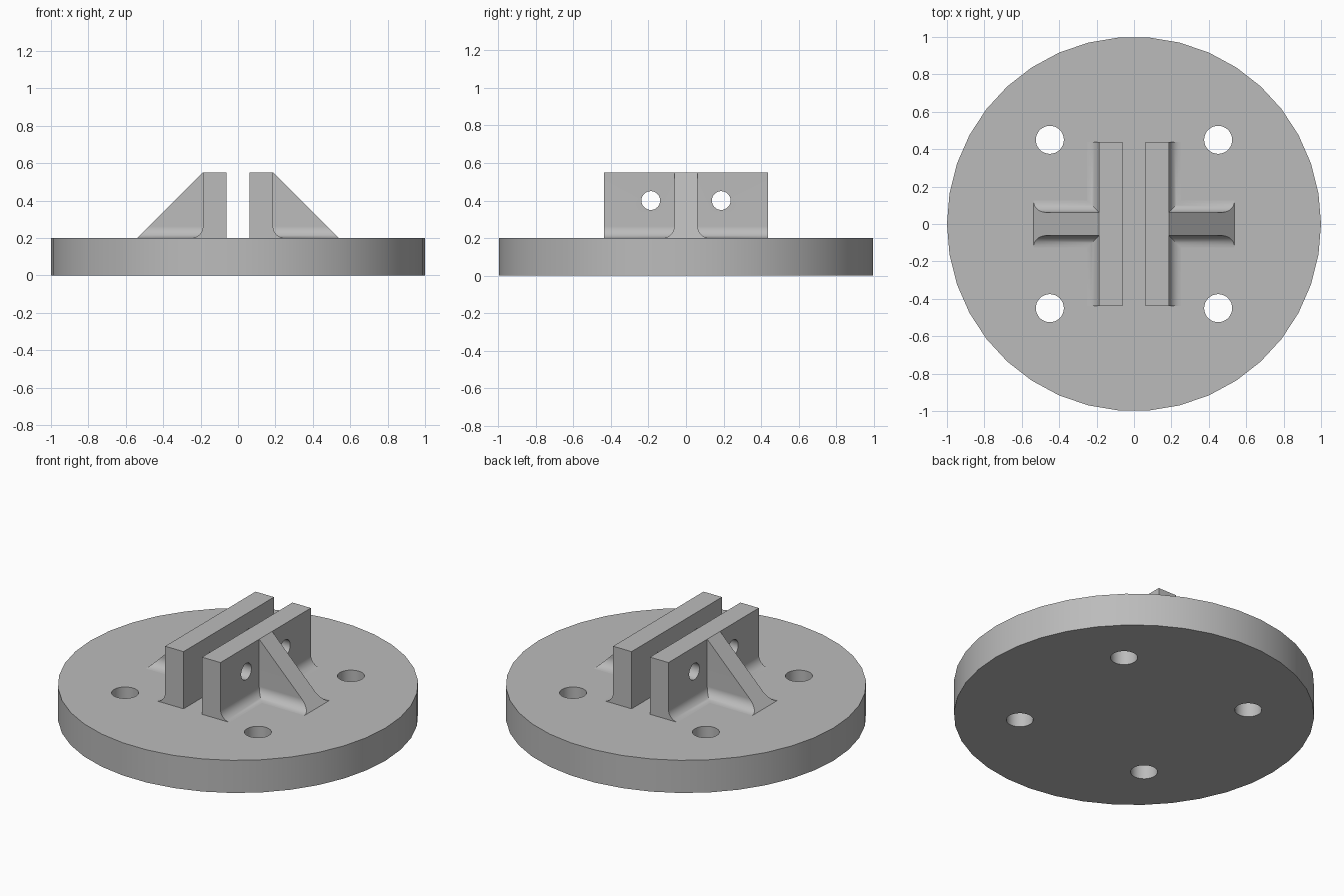
import bpy, bmesh
from math import sin, cos, pi
from mathutils import Vector

if "Cube" in bpy.data.objects:
    bpy.data.objects.remove(bpy.data.objects["Cube"], do_unlink=True)

grey = bpy.data.materials.new("machined_grey")
grey.use_nodes = True
colour = (0.5, 0.5, 0.5, 1)
grey.diffuse_color = colour
grey.node_tree.nodes["Principled BSDF"].inputs["Base Color"].default_value = colour

DECK, TOP = 0.2, 0.55          # top of the disc, top of the lugs
SINK = DECK - 0.01             # lug feet are sunk slightly into the disc
INNER, OUTER = 0.0625, 0.1875  # inner and outer faces of a lug plate
HALF = 0.4375                  # half length of a lug plate
RIB, FILLET = 0.0625, 0.0625   # half thickness of the rib, fillet radius
TOE = OUTER + TOP - DECK       # where the rib slope meets the disc


def to_object(name, bm):
    bmesh.ops.recalc_face_normals(bm, faces=bm.faces)
    mesh = bpy.data.meshes.new(name)
    bm.to_mesh(mesh)
    bm.free()
    mesh.materials.append(grey)
    obj = bpy.data.objects.new(name, mesh)
    bpy.context.collection.objects.link(obj)
    return obj


def prism(points, direction):
    """Extrude a closed 3D outline along a vector."""
    bm = bmesh.new()
    face = bm.faces.new([bm.verts.new(p) for p in points])
    ext = bmesh.ops.extrude_face_region(bm, geom=[face])
    moved = [v for v in ext["geom"] if isinstance(v, bmesh.types.BMVert)]
    bmesh.ops.translate(bm, verts=moved, vec=Vector(direction))
    return bm


def cylinder(name, radius, sides, centre, depth, axis="Z", turn=0.0):
    ring = [(radius * cos(turn + 2 * pi * i / sides),
             radius * sin(turn + 2 * pi * i / sides)) for i in range(sides)]
    c = Vector(centre)
    if axis == "Z":
        return to_object(name, prism([c + Vector((a, b, -depth / 2)) for a, b in ring], (0, 0, depth)))
    return to_object(name, prism([c + Vector((-depth / 2, a, b)) for a, b in ring], (depth, 0, 0)))


def boolean(target, tool, operation):
    mod = target.modifiers.new(operation.lower(), "BOOLEAN")
    mod.operation, mod.solver, mod.object = operation, "EXACT", tool
    bpy.context.view_layer.update()
    graph = bpy.context.evaluated_depsgraph_get()
    old = target.data
    result = bpy.data.meshes.new_from_object(target.evaluated_get(graph))
    target.modifiers.clear()
    target.data = result
    result.name = target.name
    bpy.data.meshes.remove(old)
    bpy.data.objects.remove(tool, do_unlink=True)


def fillet(wall, steps=8):
    """Concave curve from a wall down to the deck, as (offset, height) pairs."""
    return [(wall + FILLET * (1 - cos(pi / 2 * i / steps)),
             DECK + FILLET * (1 - sin(pi / 2 * i / steps))) for i in range(steps + 1)]


def finish(obj):
    bpy.ops.object.select_all(action="DESELECT")
    obj.select_set(True)
    bpy.context.view_layer.objects.active = obj
    bpy.ops.object.shade_smooth_by_angle(angle=pi / 6)
    weighted = obj.modifiers.new("weighted_normals", "WEIGHTED_NORMAL")
    weighted.keep_sharp = True


# Base disc with four bolt holes
base = cylinder("base_disc", 1, 38, (0, 0, DECK / 2), DECK)
for x in (-0.45, 0.45):
    for y in (-0.45, 0.45):
        boolean(base, cylinder("bolt_cutter", 0.075, 32, (x, y, DECK / 2), 1), "DIFFERENCE")
finish(base)


def lug(name, side):
    # Plate with a filleted outer foot
    outline = [(INNER, SINK), (INNER, TOP), (OUTER, TOP)] + fillet(OUTER)
    outline.append((OUTER + FILLET, SINK))
    plate = to_object(name, prism([(x, -HALF, z) for x, z in outline], (0, 2 * HALF, 0)))

    # Rib with filleted feet, trimmed to a slope
    half = [(RIB, TOP)] + fillet(RIB) + [(RIB + FILLET, SINK)]
    section = half + [(-y, z) for y, z in reversed(half)]
    start = (INNER + OUTER) / 2
    bm = prism([(start, y, z) for y, z in section], (TOE + 0.1 - start, 0, 0))
    cut = bmesh.ops.bisect_plane(bm, geom=bm.verts[:] + bm.edges[:] + bm.faces[:],
                                 plane_co=(TOE, 0, DECK), plane_no=(1, 0, 1), clear_outer=True)
    bmesh.ops.holes_fill(bm, edges=[e for e in cut["geom_cut"] if isinstance(e, bmesh.types.BMEdge)])
    boolean(plate, to_object("rib", bm), "UNION")

    # Pin holes
    for y in (-0.1875, 0.1875):
        boolean(plate, cylinder("pin_cutter", 0.05, 32, (start, y, 0.4), 0.5, "X"), "DIFFERENCE")

    # Mirror to the other side
    if side < 0:
        for v in plate.data.vertices:
            v.co.x = -v.co.x
        plate.data.flip_normals()
    finish(plate)


lug("left_lug", 1)
lug("right_lug", -1)
